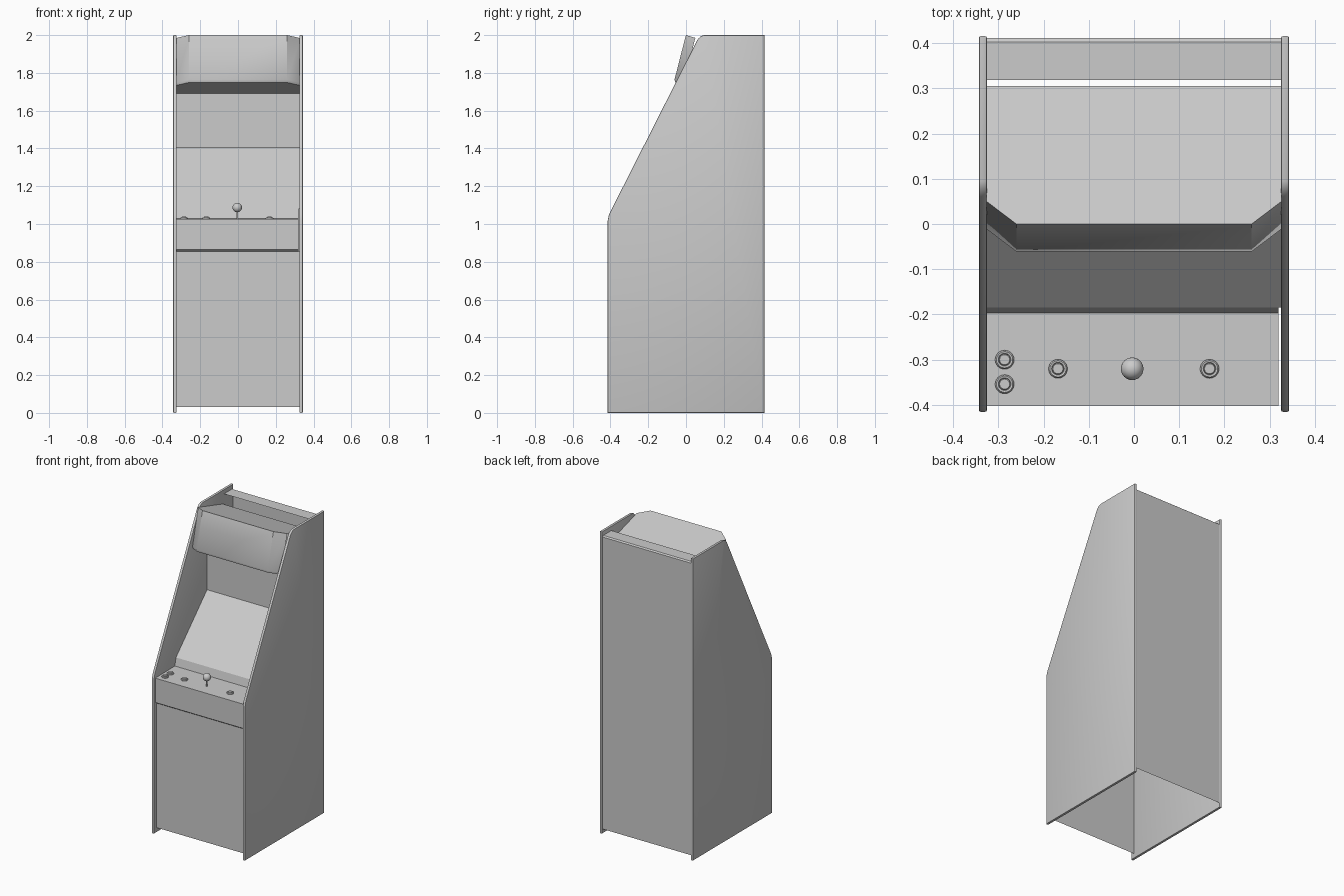
import bpy, bmesh, math
from mathutils import Matrix

if "Cube" in bpy.data.objects:
    bpy.data.objects.remove(bpy.data.objects["Cube"])

grey = bpy.data.materials.new("plain grey")
grey.diffuse_color = (0.6, 0.6, 0.6, 1)
grey.use_nodes = True
grey.node_tree.nodes["Principled BSDF"].inputs["Base Color"].default_value = grey.diffuse_color


def finish(name, bm):
    me = bpy.data.meshes.new(name)
    bm.normal_update()
    bm.to_mesh(me)
    bm.free()
    ob = bpy.data.objects.new(name, me)
    me.materials.append(grey)
    bpy.context.collection.objects.link(ob)
    bpy.ops.object.select_all(action='DESELECT')
    ob.select_set(True)
    bpy.context.view_layer.objects.active = ob
    bpy.ops.object.shade_smooth_by_angle(angle=math.radians(35))
    return ob


def sheet(name, columns):
    """Thin board: columns are (x, profile), each profile a list of (y, z)."""
    bm = bmesh.new()
    rows = [[bm.verts.new((x, y, z)) for y, z in prof] for x, prof in columns]
    for a, b in zip(rows, rows[1:]):
        for i in range(len(a) - 1):
            bm.faces.new((a[i], b[i], b[i + 1], a[i + 1]))
    return finish(name, bm)


def board(name, prof, x0=-0.326, x1=0.326):
    return sheet(name, [(x0, prof), (x1, prof)])


def lathe(name, loc, prof, n=24):
    """Turned part from (radius, height) points."""
    bm = bmesh.new()
    vs = [bm.verts.new((r, 0, z)) for r, z in prof]
    es = [bm.edges.new(p) for p in zip(vs, vs[1:])]
    bmesh.ops.spin(bm, geom=vs + es, cent=(0, 0, 0), axis=(0, 0, 1),
                   angle=2 * math.pi, steps=n)
    bmesh.ops.remove_doubles(bm, verts=bm.verts, dist=1e-5)
    bmesh.ops.recalc_face_normals(bm, faces=bm.faces)
    bmesh.ops.translate(bm, verts=bm.verts, vec=loc)
    return finish(name, bm)


# side panels with rounded edging
side = [(-0.415, 0), (0.415, 0), (0.415, 2), (0.095, 2), (0.078, 1.994),
        (0.06, 1.975), (-0.408, 1.05), (-0.415, 1.015)]
for label, x0 in (("left_side", -0.343), ("right_side", 0.325)):
    bm = bmesh.new()
    face = bm.faces.new([bm.verts.new((x0, y, z)) for y, z in side])
    ext = bmesh.ops.extrude_face_region(bm, geom=[face])
    bmesh.ops.translate(bm, vec=(0.018, 0, 0),
                        verts=[v for v in ext["geom"] if isinstance(v, bmesh.types.BMVert)])
    bmesh.ops.recalc_face_normals(bm, faces=bm.faces)
    rim = [e for e in bm.edges if abs(e.verts[0].co.x - e.verts[1].co.x) < 1e-4]
    bmesh.ops.bevel(bm, geom=rim, offset=0.004, segments=2, profile=0.5, affect='EDGES')
    finish(label, bm)

# lower front, control panel, screen and back wall of the screen bay
board("lower_front", [(-0.388, 0.03), (-0.388, 0.855)])
board("control_panel", [(-0.388, 0.855), (-0.402, 0.865), (-0.402, 1.026),
                        (-0.197, 1.028), (-0.185, 1.08)], x1=0.319)
board("screen", [(-0.185, 1.08), (0.14, 1.405)])
board("screen_bay_back", [(0.14, 1.405), (0.14, 1.69)])

# lit sign box: underside, face with lips, and sloping lid; front corners cut back
front = [(-0.056, 1.749), (-0.061, 1.764), (-0.004, 1.987), (0.0, 2.0)]
cut = [(y + 0.05, z - 0.015) for y, z in front]
ends = lambda p: [(0.14, 1.69)] + p + [(0.305, 1.91)]
sheet("sign_box", [(-0.326, ends(cut)), (-0.26, ends(front)),
                   (0.26, ends(front)), (0.326, ends(cut))])

# back with top ledge
board("back_panel", [(0.318, 1.972), (0.402, 1.972), (0.411, 1.965), (0.411, 0.03)])

# buttons
for i, (x, y) in enumerate([(-0.286, -0.3), (-0.286, -0.354), (-0.168, -0.32), (0.167, -0.32)]):
    lathe(f"button_{i + 1}", (x, y, 1.026),
          [(0.021, 0), (0.021, 0.005), (0.018, 0.009), (0.014, 0.008),
           (0.013, 0.006), (0.013, 0.011), (0.011, 0.013), (0, 0.013)])

# joystick
lathe("joystick_shaft", (-0.004, -0.32, 1.026), [(0.005, 0), (0.005, 0.045)], 12)
bm = bmesh.new()
bmesh.ops.create_uvsphere(bm, u_segments=24, v_segments=14, radius=0.025,
                          matrix=Matrix.Translation((-0.004, -0.32, 1.087)))
finish("joystick_ball", bm)
